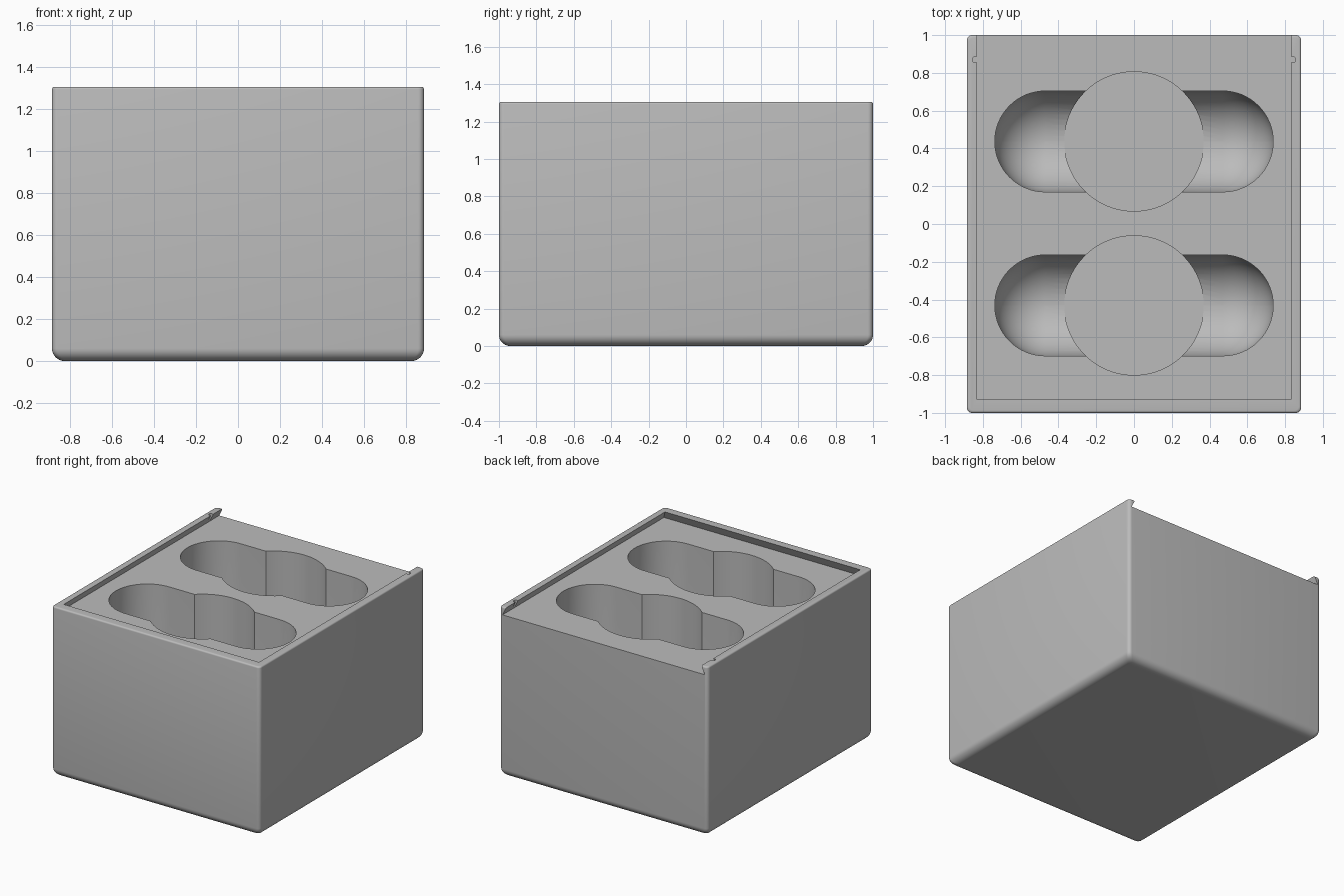
import bpy, bmesh
from math import sin, cos, pi, radians

cube = bpy.data.objects.get("Cube")
if cube:
    bpy.data.objects.remove(cube, do_unlink=True)

W, D, H = 0.885, 1.0, 1.305      # half width, half depth, height
LID_FLOOR = 1.243                # floor of the sliding lid channel
POCKET_FLOOR = 0.1

grey = bpy.data.materials.new("light grey plastic")
grey.use_nodes = True
colour = (0.5, 0.5, 0.5, 1)
grey.diffuse_color = colour
grey.node_tree.nodes["Principled BSDF"].inputs["Base Color"].default_value = colour


def outline(hx, hy, r, steps):
    """Rounded rectangle of half sizes hx, hy with corner radius r."""
    pts = []
    for q, (sx, sy) in enumerate([(1, 1), (-1, 1), (-1, -1), (1, -1)]):
        for i in range(steps + 1):
            a = (q + i / steps) * pi / 2
            pts.append((sx * (hx - r) + r * cos(a), sy * (hy - r) + r * sin(a)))
    return pts


def loft(name, rings, centre=(0, 0)):
    """Closed solid through (z, outline) rings, from bottom to top."""
    bm = bmesh.new()
    loops = [[bm.verts.new((x + centre[0], y + centre[1], z)) for x, y in pts]
             for z, pts in rings]
    for low, high in zip(loops, loops[1:]):
        for i in range(len(low)):
            j = (i + 1) % len(low)
            bm.faces.new((low[i], low[j], high[j], high[i]))
    bm.faces.new(loops[0][::-1])
    bm.faces.new(loops[-1])
    bmesh.ops.remove_doubles(bm, verts=bm.verts, dist=1e-5)
    bmesh.ops.recalc_face_normals(bm, faces=bm.faces)
    mesh = bpy.data.meshes.new(name)
    bm.to_mesh(mesh)
    bm.free()
    mesh.materials.append(grey)
    obj = bpy.data.objects.new(name, mesh)
    bpy.context.collection.objects.link(obj)
    return obj


# Box body: large round along the bottom, small round along the top
BASE_R, TOP_R = 0.06, 0.012
profile = []
for i in range(9):
    a = i / 8 * pi / 2
    profile.append((BASE_R * (1 - cos(a)), BASE_R * (1 - sin(a))))
for i in range(5):
    a = i / 4 * pi / 2
    profile.append((H - TOP_R * (1 - sin(a)), TOP_R * (1 - cos(a))))
box = loft("box", [(z, outline(W - e, D - e, 0.028, 6)) for z, e in profile])

cutters = []

# Dovetail lid channel, open at the back
def channel(x, front):
    return [(-x, front), (x, front), (x, 1.2), (-x, 1.2)]

slope = 0.03 / (H - LID_FLOOR)
over = 0.02
cutters.append(loft("lid_channel", [
    (LID_FLOOR, channel(0.86, -0.96)),
    (H + over, channel(0.83 - slope * over, -0.93 + slope * over))]))

# Small latch notches in both rails
for x in (-0.833, 0.833):
    notch = outline(0.022, 0.016, 0.015, 6)
    cutters.append(loft("latch_notch", [(LID_FLOOR + 0.004, notch), (H + 0.1, notch)],
                        (x, 0.87)))

# Two pockets: round well with a scooped finger slot across it
SLOT_R, SLOT_X = 0.267, 0.737
for y in (0.437, -0.431):
    rings = []
    for i in range(15):
        a = max(i / 14 * pi / 2, 0.015)
        r = SLOT_R * sin(a)
        rings.append((POCKET_FLOOR + SLOT_R * (1 - cos(a)),
                      outline(SLOT_X - SLOT_R + r, r, r * 0.9999, 16)))
    rings.append((H + 0.1, rings[-1][1]))
    cutters.append(loft("finger_slot", rings, (0, y)))
    well = outline(0.369, 0.369, 0.3689, 20)
    cutters.append(loft("round_well", [(POCKET_FLOOR - 0.001, well), (H + 0.1, well)],
                        (0, y)))

# Cut the body and remove the cutters
bpy.ops.object.select_all(action="DESELECT")
box.select_set(True)
bpy.context.view_layer.objects.active = box
for cutter in cutters:
    cutter.hide_render = True
    mod = box.modifiers.new("cut", "BOOLEAN")
    mod.operation = "DIFFERENCE"
    mod.solver = "EXACT"
    mod.object = cutter
    bpy.ops.object.modifier_apply(modifier=mod.name)
    bpy.data.objects.remove(cutter, do_unlink=True)
bpy.ops.object.shade_smooth_by_angle(angle=radians(30))
